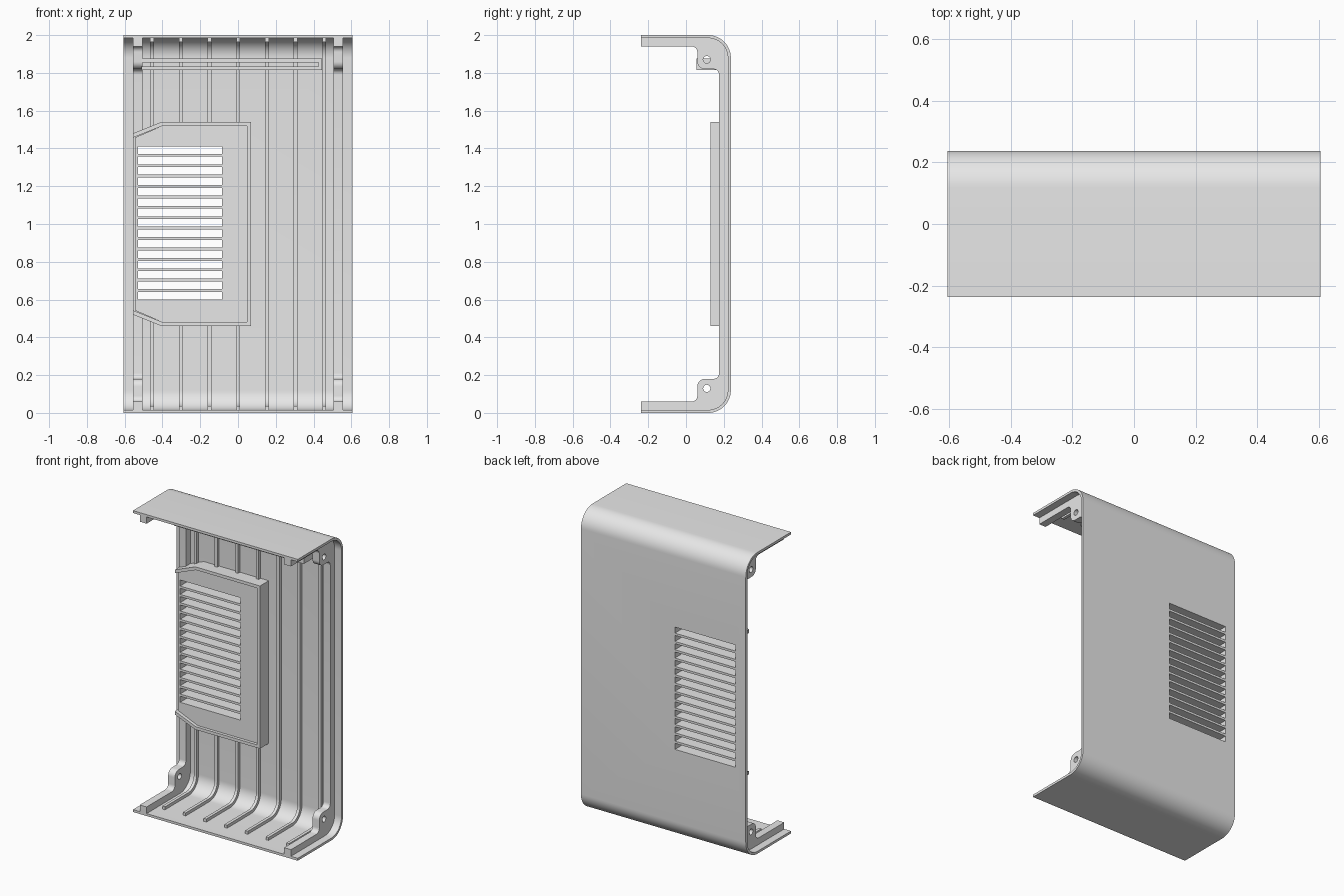
import bpy, bmesh, math
from mathutils import Vector

cube = bpy.data.objects.get("Cube")
if cube:
    bpy.data.objects.remove(cube, do_unlink=True)

grey = bpy.data.materials.new("light grey")
grey.use_nodes = True
grey.diffuse_color = (0.8, 0.8, 0.8, 1)
grey.node_tree.nodes["Principled BSDF"].inputs["Base Color"].default_value = (0.8, 0.8, 0.8, 1)

BACK, FRONT, HALF = 0.2375, -0.2375, 0.605
WALL, BEND = 0.016, 0.12


def prism(bm, poly, axis, a, b):
    """Extrude a yz outline along x, or an xz outline along y."""
    def place(p, t):
        return (t, p[0], p[1]) if axis == "x" else (p[0], t, p[1])
    low = [bm.verts.new(place(p, a)) for p in poly]
    high = [bm.verts.new(place(p, b)) for p in poly]
    bm.faces.new(low)
    bm.faces.new(high[::-1])
    for i in range(len(poly)):
        j = (i + 1) % len(poly)
        bm.faces.new((low[j], low[i], high[i], high[j]))


def box(bm, x, y, z):
    prism(bm, [(x[0], z[0]), (x[1], z[0]), (x[1], z[1]), (x[0], z[1])], "y", *y)


def finish(bm, name):
    bmesh.ops.recalc_face_normals(bm, faces=bm.faces)
    mesh = bpy.data.meshes.new(name)
    bm.to_mesh(mesh)
    bm.free()
    mesh.materials.append(grey)
    obj = bpy.data.objects.new(name, mesh)
    bpy.context.collection.objects.link(obj)
    return obj


def activate(obj):
    bpy.ops.object.select_all(action="DESELECT")
    obj.select_set(True)
    bpy.context.view_layer.objects.active = obj


def cut(obj, cutter):
    activate(obj)
    mod = obj.modifiers.new("cut", "BOOLEAN")
    mod.operation, mod.solver, mod.object = "DIFFERENCE", "EXACT", cutter
    bpy.ops.object.modifier_apply(modifier=mod.name)


def arc(cy, cz, r, start, end, steps=8):
    angles = [math.radians(start + (end - start) * i / steps) for i in range(steps + 1)]
    return [(cy + r * math.cos(t), cz + r * math.sin(t)) for t in angles]


def mirrored(half):
    """Complete a lower half path with its copy above mid height."""
    return half + [(y, 2 - z) for y, z in reversed(half)]


def c_path(inset, front=FRONT):
    return mirrored([(front, inset)] + arc(BACK - BEND, BEND, BEND - inset, -90, 0, 14))


# Curved outer shell
bm = bmesh.new()
prism(bm, c_path(0) + c_path(WALL)[::-1], "x", -HALF, HALF)
shell = finish(bm, "outer_shell")

# Stiffening ribs along the inside
bm = bmesh.new()
for i in range(7):
    x = -0.455 + i * 0.152
    prism(bm, c_path(0.008, -0.13) + c_path(0.036, -0.13)[::-1], "x", x - 0.01, x + 0.01)
ribs = finish(bm, "inner_ribs")

# Side flanges with rounded screw bosses
inner = mirrored([(FRONT, 0.06)] + arc(0.03, 0.09, 0.03, -90, 0)
                 + arc(0.10, 0.14, 0.04, 180, 90) + arc(0.145, 0.21, 0.03, -90, 0))
bm = bmesh.new()
for z in (0.13, 1.87):
    prism(bm, arc(0.11, z, 0.019, 0, 345, 23), "x", -0.7, 0.7)
hole_cutter = finish(bm, "screw_hole_cutter")
flanges = []
for side, name in ((-1, "right_flange"), (1, "left_flange")):
    bm = bmesh.new()
    prism(bm, c_path(0.008) + inner[::-1], "x", side * 0.505, side * 0.555)
    flanges.append(finish(bm, name))
    cut(flanges[-1], hole_cutter)

# Vent panel and its raised rim
upper = [(-0.555, 1.48), (-0.405, 1.54), (0.07, 1.54)]
upper_in = [(-0.555, 1.458), (-0.4, 1.52), (0.047, 1.52)]
outer_line, inner_line = mirrored(upper), mirrored(upper_in)
bm = bmesh.new()
prism(bm, outer_line + inner_line[::-1], "y", 0.13, 0.229)
rim = finish(bm, "vent_rim")
bm = bmesh.new()
prism(bm, [(max(x, -0.545), z) for x, z in inner_line], "y", 0.15, 0.229)
panel = finish(bm, "vent_panel")

# Louvre slots
bm = bmesh.new()
for i in range(15):
    z = 0.6 + i * 0.0551
    box(bm, (-0.53, -0.085), (0, 0.4), (z, z + 0.04))
slot_cutter = finish(bm, "slot_cutter")
for part in (shell, ribs, panel, flanges[0]):
    cut(part, slot_cutter)

# Open channel bar near the top
bm = bmesh.new()
channel = [(-0.51, 1.875), (0.445, 1.875), (0.445, 1.815), (-0.51, 1.815),
           (-0.51, 1.834), (0.425, 1.834), (0.425, 1.856), (-0.51, 1.856)]
prism(bm, channel, "y", 0.055, 0.229)
bar = finish(bm, "channel_bar")

for helper in (hole_cutter, slot_cutter):
    bpy.data.objects.remove(helper, do_unlink=True)
for part in [shell, ribs, rim, panel, bar] + flanges:
    activate(part)
    bpy.ops.object.shade_smooth_by_angle(angle=math.radians(30))
